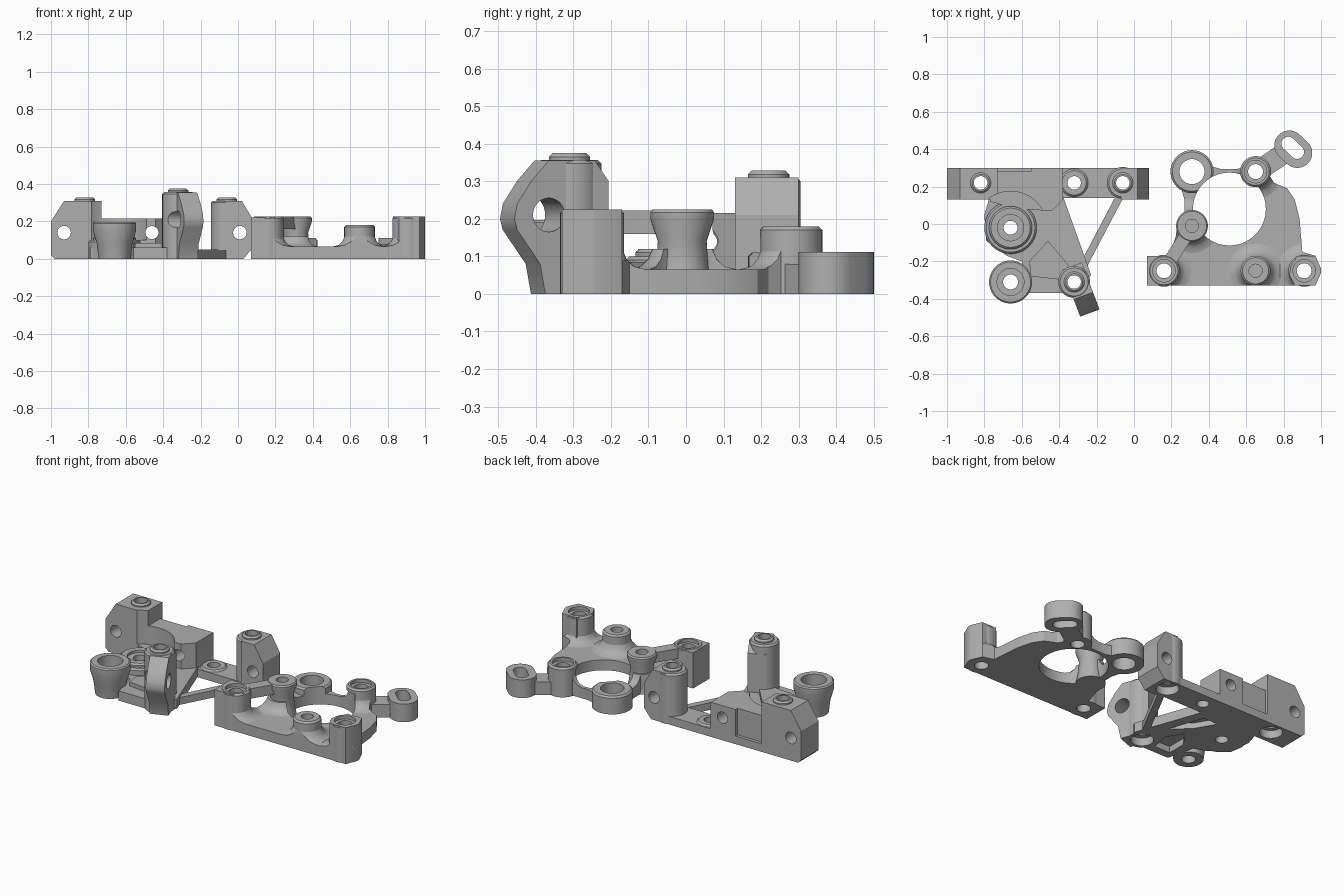
import bpy, bmesh, math
from mathutils import Matrix, Vector

cube = bpy.data.objects.get("Cube")
if cube:
    bpy.data.objects.remove(cube, do_unlink=True)

grey = bpy.data.materials.new("machined grey")
grey.use_nodes = True
tone = (0.43, 0.43, 0.43, 1)
grey.diffuse_color = tone
grey.node_tree.nodes["Principled BSDF"].inputs["Base Color"].default_value = tone

SIDES = 40
UPRIGHT = Matrix.Rotation(math.pi / 2, 4, 'X')  # sketch plane x, z


def finish(name, bm, matrix=Matrix()):
    bmesh.ops.transform(bm, matrix=matrix, verts=bm.verts)
    bmesh.ops.recalc_face_normals(bm, faces=bm.faces)
    mesh = bpy.data.meshes.new(name)
    bm.to_mesh(mesh)
    bm.free()
    obj = bpy.data.objects.new(name, mesh)
    bpy.context.collection.objects.link(obj)
    mesh.materials.append(grey)
    return obj


def prism(name, pts, z0, z1, matrix=Matrix()):
    bm = bmesh.new()
    face = bm.faces.new([bm.verts.new((x, y, z0)) for x, y in pts])
    out = bmesh.ops.extrude_face_region(bm, geom=[face])
    top = [v for v in out["geom"] if isinstance(v, bmesh.types.BMVert)]
    bmesh.ops.translate(bm, vec=(0, 0, z1 - z0), verts=top)
    return finish(name, bm, matrix)


def circle(x, y, r):
    turn = 2 * math.pi / SIDES
    return [(x + r * math.cos(i * turn), y + r * math.sin(i * turn)) for i in range(SIDES)]


def capsule(a, b, r):
    a, b = Vector(a), Vector(b)
    angle = math.atan2(b.y - a.y, b.x - a.x)
    pts = []
    for centre, start in ((b, angle - math.pi / 2), (a, angle + math.pi / 2)):
        for i in range(17):
            t = start + math.pi * i / 16
            pts.append((centre.x + r * math.cos(t), centre.y + r * math.sin(t)))
    return pts


def lathe(name, x, y, profile):
    bm = bmesh.new()
    rings = [[bm.verts.new((px, py, z)) for px, py in circle(x, y, r)] for r, z in profile]
    for low, high in zip(rings, rings[1:]):
        for i in range(SIDES):
            j = (i + 1) % SIDES
            bm.faces.new((low[i], low[j], high[j], high[i]))
    bm.faces.new(rings[0])
    bm.faces.new(rings[-1])
    return finish(name, bm)


def boss(name, x, y, r, top):
    return lathe(name, x, y, [(r, 0), (r, top - 0.01), (r - 0.01, top)])


def boolean(obj, other, operation='DIFFERENCE'):
    mod = obj.modifiers.new("cut", 'BOOLEAN')
    mod.operation, mod.object, mod.solver = operation, other, 'EXACT'
    bpy.context.view_layer.update()
    graph = bpy.context.evaluated_depsgraph_get()
    mesh = bpy.data.meshes.new_from_object(obj.evaluated_get(graph))
    obj.modifiers.remove(mod)
    obj.data = mesh


def hole(x, y, r, z0=-0.1, z1=0.6):
    return prism("cutter", circle(x, y, r), z0, z1)


def cut_all(parts, cutters):
    for part in parts:
        for cutter in cutters:
            boolean(part, cutter)
    for cutter in cutters:
        bpy.data.objects.remove(cutter, do_unlink=True)


# ---- motor plate (right) ----
outline = [(.07, -.33), (.97, -.33), (1, -.26), (1, -.24), (.97, -.17), (.9, -.15),
           (.885, .03), (.86, .13), (.82, .19), (.75, .22), (.71, .28), (.64, .31),
           (.55, .295), (.46, .295), (.38, .32), (.3, .25), (.25, .2), (.27, .13),
           (.27, .06), (.23, .02), (.225, -.06), (.19, -.17), (.07, -.17)]
corner_post = [(.83, -.27), (.86, -.33), (.97, -.33), (1, -.26), (1, -.24), (.97, -.17), (.87, -.17)]
plate = [
    prism("plate_base", outline, 0, .065),
    prism("plate_corner_tab", [(.07, -.33), (.19, -.33), (.235, -.28), (.235, -.22), (.19, -.17), (.07, -.17)], 0, .222),
    prism("plate_corner_post", corner_post, 0, .225),
    prism("plate_bridge", capsule((.16, -.25), (.31, -.01), .035), .16, .222),
    boss("plate_left_post", .16, -.25, .085, .225),
    boss("plate_right_post", .91, -.25, .085, .225),
    lathe("plate_inner_post", .31, -.01, [(.085, 0), (.07, .07), (.065, .14), (.085, .2), (.085, .217), (.078, .225)]),
    boss("plate_front_boss", .65, -.25, .08, .18),
    boss("plate_back_boss", .65, .28, .083, .18),
    boss("plate_ring", .31, .28, .115, .11),
    prism("plate_slot_boss", capsule((.83, .42), (.873, .38), .08), 0, .112),
    prism("plate_slot_neck", capsule((.68, .295), (.82, .39), .055), 0, .08),
]

# Fillet cones, kept inside the plate outline
limit = prism("cutter", outline, 0, .3)
for x, y in ((.16, -.25), (.91, -.25), (.65, -.25), (.65, .28), (.31, -.01)):
    flare = lathe("plate_fillet", x, y, [(.145, .05), (.145, .065), (.112, .073), (.092, .092), (.08, .12)])
    boolean(flare, limit, 'INTERSECT')
    plate.append(flare)
bpy.data.objects.remove(limit, do_unlink=True)

cutters = [hole(.51, .08, .195, z1=.15), hole(.31, .28, .067),
           prism("cutter", capsule((.825, .43), (.872, .385), .037), -.1, .3),
           hole(.31, -.01, .035, .05), hole(.65, -.25, .035, .1)]
for x, y, top in ((.16, -.25, .225), (.91, -.25, .225), (.65, .28, .18)):
    cutters += [hole(x, y, .04), hole(x, y, .06, top - .02)]
# keep the inner post whole where it meets the opening
inner = plate.pop(6)
cut_all([inner], [hole(.31, -.01, .035, .05)])
cut_all(plate, cutters)

# ---- bracket (left) ----
arm_dir = Vector((.35, -.937, 0)).normalized()
side = arm_dir.cross(Vector((0, 0, 1)))
arm_frame = Matrix((arm_dir, (0, 0, 1), side)).transposed().to_4x4()
arm_frame.translation = (-.33, -.225, 0)

bracket = [
    prism("bracket_left_end", [(-1, .02), (-1, .2), (-.93, .31), (-.73, .31), (-.73, 0), (-.98, 0)], -.3, -.13, UPRIGHT),
    prism("bracket_right_end", [(-.07, 0), (-.07, .31), (.02, .31), (.08, .21), (.08, .06), (.03, 0)], -.3, -.13, UPRIGHT),
    boss("bracket_right_post", -.06, .22, .085, .31),
    prism("bracket_rail", [(-.74, .14), (-.06, .14), (-.06, .3), (-.74, .3)], 0, .05),
    prism("bracket_block", [(-.77, .28), (-.55, .28), (-.55, .3), (-.38, .3), (-.38, .13), (-.44, .07),
                            (-.62, .08), (-.77, .12)], .04, .215),
    boss("bracket_rail_boss", -.32, .22, .075, .06),
    prism("bracket_floor", [(-.77, .15), (-.38, .15), (-.23, -.27), (-.28, -.37), (-.56, -.37), (-.6, -.2),
                            (-.68, -.17), (-.79, -.09), (-.8, .05)], 0, .06),
    prism("bracket_step", [(-.46, -.09), (-.35, -.22), (-.37, -.3), (-.55, -.28), (-.56, -.2)], .04, .085),
    boss("bracket_pivot_seat", -.66, -.02, .14, .1),
    boss("bracket_pivot_boss", -.66, -.02, .115, .12),
    lathe("bracket_cup", -.66, -.31, [(.085, 0), (.095, .08), (.115, .15), (.115, .19), (.107, .197)]),
    boss("bracket_front_post", -.32, -.31, .085, .357),
    prism("bracket_arm", [(0, 0), (.18, 0), (.195, .08), (.26, .17), (.268, .2), (.26, .24), (.22, .3),
                          (.17, .355), (.04, .355), (0, .3)], -.055, .055, arm_frame),
    prism("bracket_strut", capsule((-.075, .15), (-.28, -.24), .02), 0, .045),
]
pegs = [(-.82, .22, .31), (-.06, .22, .31), (-.32, -.31, .357)]
bracket += [boss("bracket_peg", x, y, .055, top + .018) for x, y, top in pegs]

cutters = [hole(x, y, .036) for x, y, top in pegs]
cutters += [hole(x, y, .065, -.1, .05) for x, y, top in pegs]
cutters += [hole(-.32, .22, .036), hole(-.66, -.02, .037), hole(-.66, -.02, .07, .105),
            hole(-.66, -.31, .04), hole(-.66, -.31, .072, .1)]
# Cross holes through the ends, block and arm
for x, r in ((-.93, .036), (.01, .036), (-.46, .035)):
    cutters.append(prism("cutter", circle(x, .14, r), -.5, -.03, UPRIGHT))
cutters.append(prism("cutter", circle(.17, .21, .045), -.2, .2, arm_frame))
# Pockets in the underside
cutters.append(prism("cutter", [(-.53, -.2), (-.46, -.1), (-.4, -.2), (-.42, -.32), (-.53, -.32)], -.1, .04))
cutters.append(prism("cutter", [(-.53, .1), (-.43, .1), (-.35, -.13), (-.46, -.02)], -.1, .035))
# Round clearance beside the pivot, applied to the back wall only
clearance = hole(-.66, -.02, .195, .1)
for part in (bracket[0], bracket[4]):
    boolean(part, clearance)
bpy.data.objects.remove(clearance, do_unlink=True)
cut_all(bracket, cutters)

# Smooth the round walls, keep edges sharp
bpy.ops.object.select_all(action='DESELECT')
for obj in plate + [inner] + bracket:
    obj.select_set(True)
    bpy.context.view_layer.objects.active = obj
bpy.ops.object.shade_smooth_by_angle(angle=math.radians(30))
